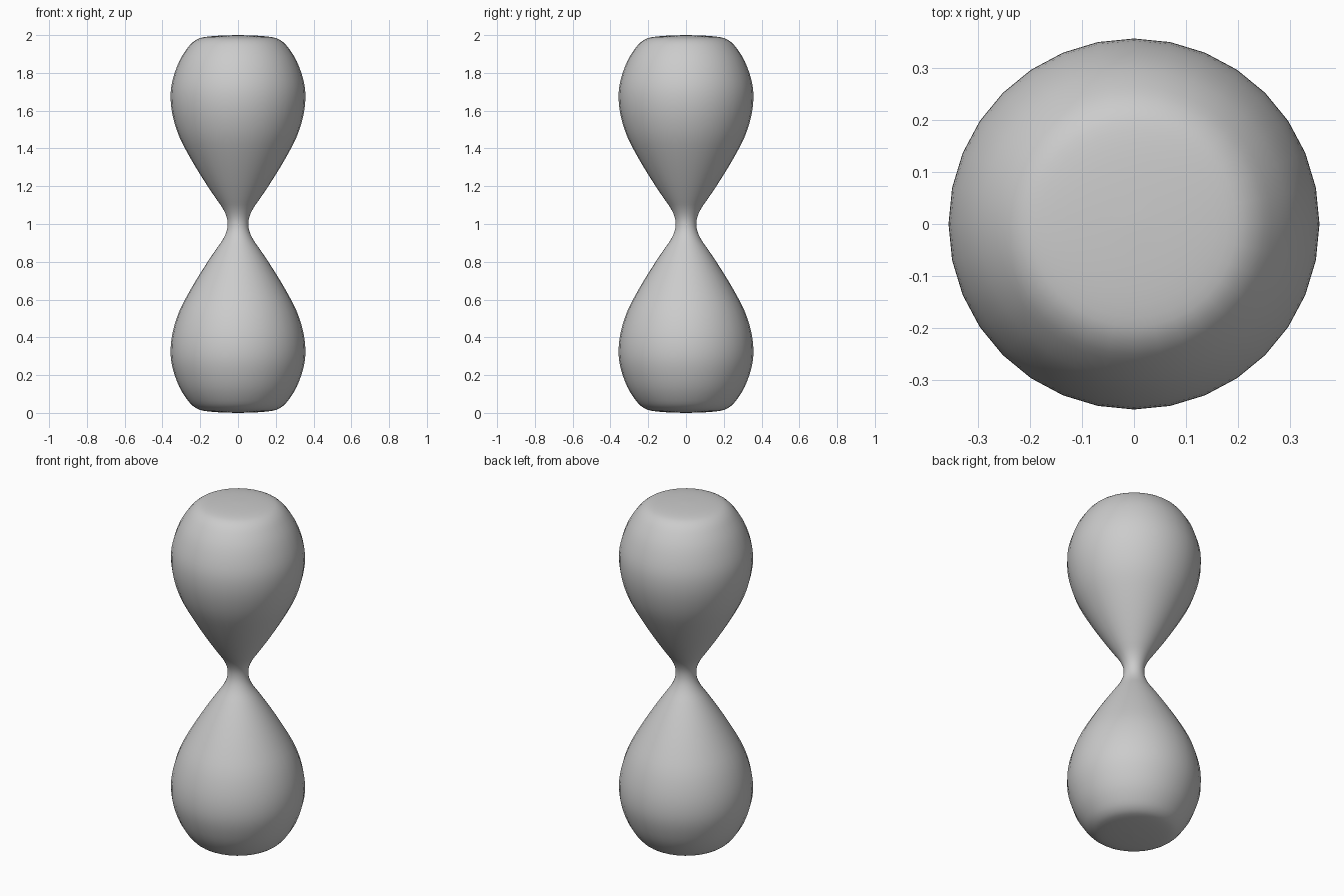
import bpy, bmesh
from math import sin, cos, pi
from mathutils import Vector

if "Cube" in bpy.data.objects:
    bpy.data.objects.remove(bpy.data.objects["Cube"])

SIDES = 32
STEPS = 3

# Upper half of the profile: (radius, height), from neck to top rim
HALF = [(0.055, 1.0), (0.061, 1.04), (0.082, 1.085), (0.12, 1.14),
        (0.18, 1.23), (0.25, 1.345), (0.31, 1.46), (0.345, 1.57),
        (0.357, 1.67), (0.347, 1.76), (0.312, 1.86), (0.265, 1.935),
        (0.225, 1.973), (0.18, 1.989), (0.10, 1.997), (0.0, 2.0)]


def smooth_profile(points):
    """Catmull-Rom curve through the points."""
    p = [Vector(q) for q in points]
    p = [p[0]] + p + [p[-1]]
    out = []
    for a, b, c, d in zip(p, p[1:], p[2:], p[3:]):
        for i in range(STEPS):
            t = i / STEPS
            out.append(0.5 * (2 * b + (c - a) * t
                              + (2 * a - 5 * b + 4 * c - d) * t ** 2
                              + (3 * b - a - 3 * c + d) * t ** 3))
    return out + [p[-1]]


# Mirror the half profile about the neck, then revolve it
lower = [(r, 2 - z) for r, z in reversed(HALF)]
profile = smooth_profile(lower + HALF[1:])

bm = bmesh.new()
bottom = bm.verts.new((0, 0, 0))
top = bm.verts.new((0, 0, 2))
rings = [[bm.verts.new((r * cos(2 * pi * i / SIDES), r * sin(2 * pi * i / SIDES), z))
          for i in range(SIDES)] for r, z in profile[1:-1]]
for i in range(SIDES):
    j = (i + 1) % SIDES
    for a, b in zip(rings, rings[1:]):
        bm.faces.new((a[i], a[j], b[j], b[i]))
    bm.faces.new((bottom, rings[0][j], rings[0][i]))
    bm.faces.new((top, rings[-1][i], rings[-1][j]))
for f in bm.faces:
    f.smooth = True

# Hourglass bulb
mesh = bpy.data.meshes.new("hourglass_bulb")
bm.to_mesh(mesh)
bm.free()
bpy.context.collection.objects.link(bpy.data.objects.new("hourglass_bulb", mesh))
